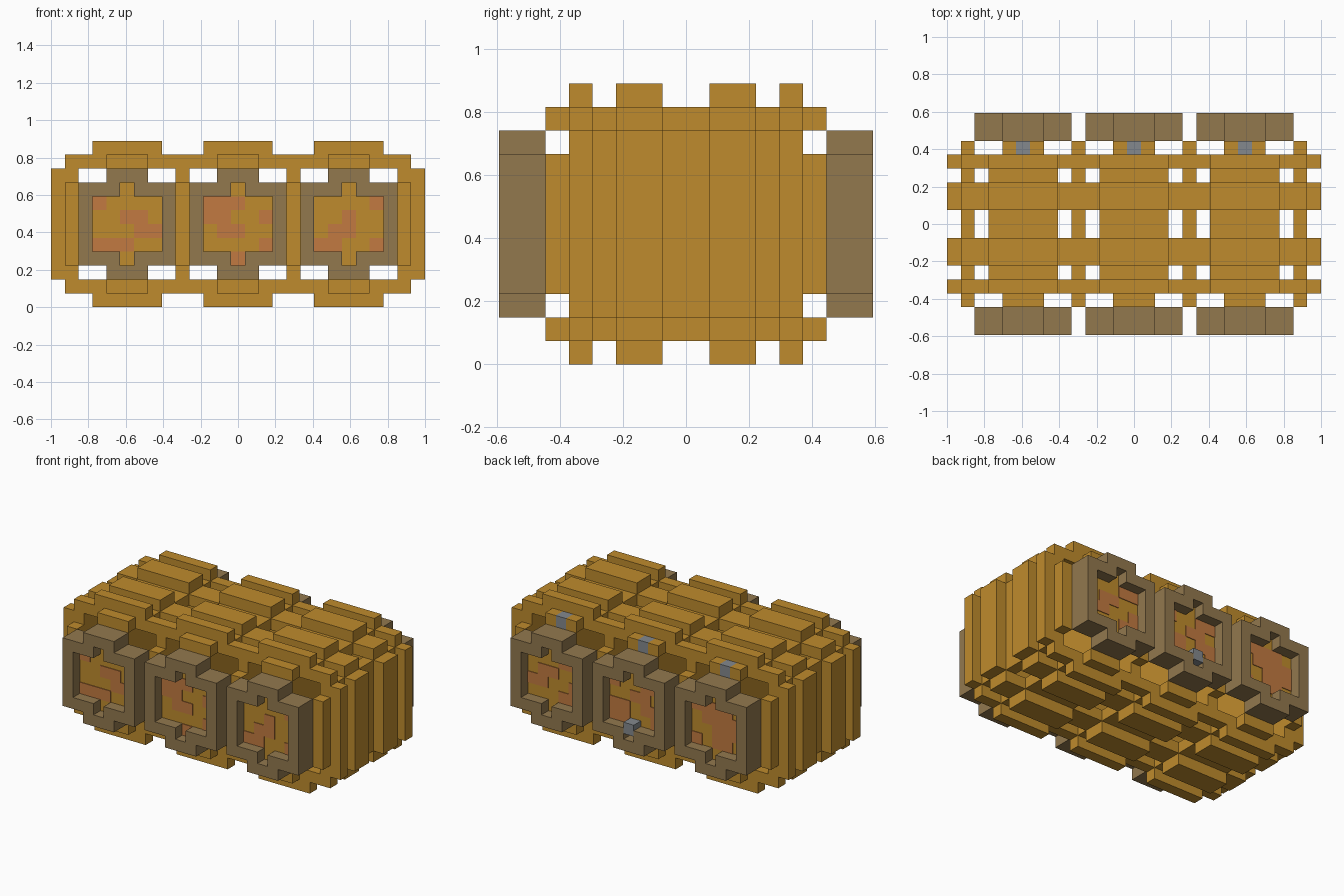
import bpy
import bmesh
from mathutils import Matrix, Vector

U = 2 / 27  # block size

old = bpy.data.objects.get("Cube")
if old:
    bpy.data.objects.remove(old, do_unlink=True)


def material(name, rgb):
    m = bpy.data.materials.new(name)
    m.use_nodes = True
    m.diffuse_color = (*rgb, 1)
    m.node_tree.nodes["Principled BSDF"].inputs["Base Color"].default_value = (*rgb, 1)
    return m


wood = material("golden wood", (0.52, 0.26, 0.026))
trim = material("brown trim", (0.29, 0.19, 0.076))
stain = material("reddish stain", (0.54, 0.195, 0.052))
metal = material("grey metal", (0.23, 0.25, 0.27))


def blocks(name, mat, boxes):
    """One object from boxes given as x, y and z ranges in block units."""
    bm = bmesh.new()
    for ranges in boxes:
        lo = Vector([min(r) for r in ranges]) * U
        hi = Vector([max(r) for r in ranges]) * U
        bmesh.ops.create_cube(bm, size=1, matrix=Matrix.Translation((lo + hi) / 2)
                              @ Matrix.Diagonal((*(hi - lo), 1)))
    mesh = bpy.data.meshes.new(name)
    bm.to_mesh(mesh)
    bm.free()
    mesh.materials.append(mat)
    ob = bpy.data.objects.new(name, mesh)
    bpy.context.collection.objects.link(ob)
    return ob


def both(a, b, middle=0):
    """A range and its mirror image about the middle."""
    return [(middle + a, middle + b), (middle - a, middle - b)]


CENTRES = {"right": -8, "middle": 0, "left": 8}
MID = 6  # half height
hoop_ys = both(1, 3) + both(4, 5)
gap_ys = [(-1, 1)] + both(3, 4)

# Upright walls beside and between the barrels, shorter at the ends
walls = []
for x in (-12, -4, 4, 12):
    xr = (x - 0.5, x + 0.5)
    walls.append((xr, (-5, 5), (2, 10)))
    walls += [(xr, y, (3, 9)) for y in both(5, 6)]
blocks("barrel_walls", wood, walls)

# Hoops that wrap all three barrels
hoops = []
for y in hoop_ys:
    hoops += [((-12.5, 12.5), y, z) for z in both(4, 5, MID)]
    hoops += [(x, y, (2, 10)) for x in both(12.5, 13.5)]
    hoops += [((c - 2.5, c + 2.5), y, z)
              for c in CENTRES.values() for z in both(5, 6, MID)]
blocks("hoops", wood, hoops)

# Recessed staves between the hoops and short lips at the ends
staves, lips = [], []
for c in CENTRES.values():
    for z in both(4, 5, MID):
        staves += [((c - 2.5, c + 2.5), y, z) for y in gap_ys]
        for y in both(5, 6):
            if max(y) > 0 and max(z) > MID:  # leave room for the bung
                lips += [(x, y, z) for x in both(0.5, 1.5, c)]
            else:
                lips.append(((c - 1.5, c + 1.5), y, z))
blocks("staves", wood, staves)
blocks("end_lips", wood, lips)
blocks("bungs", metal, [((c - 0.5, c + 0.5), (5, 6), (10, 11)) for c in CENTRES.values()])

# Stain patterns, top row first; the last row is the lower notch
STAINS = {
    ("front", "right"): ["#....", "..##.", "...##", "###..", "....."],
    ("front", "middle"): ["###..", "##..#", ".##..", "....#", "..#.."],
    ("front", "left"): ["....#", "..#..", ".##..", "##..#", "....."],
    ("back", "left"): ["##...", "..##.", "#..##", "##...", "....."],
    ("back", "middle"): ["##..#", ".##..", "##.##", "#..##", "....."],
    ("back", "right"): [".####", "####.", "###..", ".##.#", "....."],
}

for end, s in (("front", -1), ("back", 1)):
    for side, c in CENTRES.items():
        tag = f"{end}_{side}"
        depth = (6 * s, 8 * s)

        # Thick stepped frame with a notch in its upper and lower rails
        frame = [(x, depth, (3, 9)) for x in both(2.5, 3.5, c)]
        for z in both(2, 3, MID):
            frame += [(x, depth, z) for x in both(0.5, 2.5, c)]
        frame += [((c - 1.5, c + 1.5), depth, z) for z in both(3, 4, MID)]
        blocks(f"{tag}_frame", trim, frame)

        # Barrel head sunk in the frame
        head_y = (6 * s, 7 * s)
        head = [((c - 2.5, c + 2.5), head_y, (4, 8))]
        head += [((c - 0.5, c + 0.5), head_y, z) for z in both(2, 3, MID)]
        blocks(f"{tag}_head", wood, head)

        # Thin stains on the head
        spots = []
        for row, line in enumerate(STAINS[end, side]):
            for col, mark in enumerate(line):
                if mark == "#":
                    x = c - s * -1 * (col - 2) if s > 0 else c + col - 2
                    spots.append(((x - 0.5, x + 0.5), (7 * s, 7.06 * s), (7 - row, 8 - row)))
        blocks(f"{tag}_stains", stain, spots)

# Tap on the back of the middle barrel
blocks("tap", metal, [((-0.5, 0.5), (7, 8), (3.5, 4.5))])
